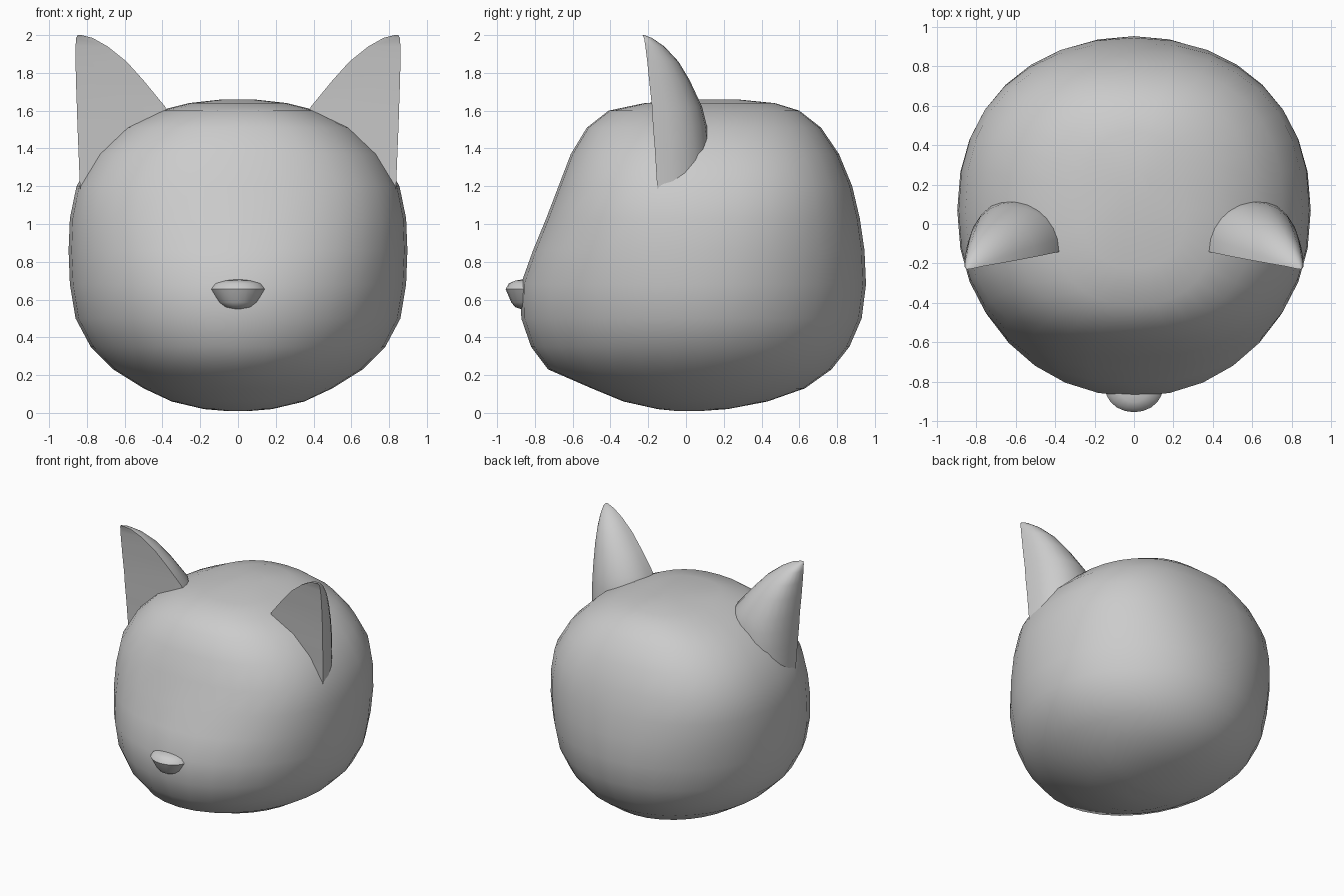
import bpy, bmesh, math

if "Cube" in bpy.data.objects:
    bpy.data.objects.remove(bpy.data.objects["Cube"])


def loft(name, rings, smooth_angle):
    """Skin a stack of closed rings, capping both ends."""
    bm = bmesh.new()
    loops = [[bm.verts.new(p) for p in ring] for ring in rings]
    for a, b in zip(loops, loops[1:]):
        n = len(a)
        for i in range(n):
            j = (i + 1) % n
            bm.faces.new((a[i], a[j], b[j], b[i]))
    bm.faces.new(loops[0][::-1])
    bm.faces.new(loops[-1])
    bmesh.ops.recalc_face_normals(bm, faces=bm.faces)
    mesh = bpy.data.meshes.new(name)
    bm.to_mesh(mesh)
    bm.free()
    ob = bpy.data.objects.new(name, mesh)
    bpy.context.collection.objects.link(ob)
    bpy.ops.object.select_all(action='DESELECT')
    ob.select_set(True)
    bpy.context.view_layer.objects.active = ob
    bpy.ops.object.shade_smooth_by_angle(angle=math.radians(smooth_angle))
    return ob


def sup(v, n):
    """Superellipse coordinate from a sine or cosine."""
    return math.copysign(abs(v) ** (2 / n), v)


# Head: height, half width, front y, back y
HEAD = [
    (0.01, 0.06, -0.05, 0.08), (0.02, 0.18, -0.15, 0.22),
    (0.06, 0.35, -0.33, 0.43), (0.13, 0.50, -0.50, 0.63),
    (0.23, 0.66, -0.73, 0.77), (0.35, 0.78, -0.82, 0.865),
    (0.50, 0.86, -0.872, 0.93), (0.68, 0.89, -0.875, 0.953),
    (0.86, 0.897, -0.81, 0.945), (1.03, 0.89, -0.74, 0.92),
    (1.20, 0.855, -0.675, 0.88), (1.37, 0.755, -0.61, 0.81),
    (1.51, 0.61, -0.525, 0.715), (1.60, 0.42, -0.41, 0.60),
    (1.64, 0.26, -0.22, 0.47), (1.66, 0.08, 0.08, 0.27),
]
rings = []
for z, w, f, b in HEAD:
    yc = 0.07 if z < 1.65 else 0.17
    n = 2.0 + 0.4 * min(1, max(0, (z - 0.6) / 0.6))   # boxier towards the top
    ring = []
    for k in range(32):
        t = math.tau * k / 32
        s = sup(math.sin(t), n)
        ring.append((w * sup(math.cos(t), n), yc + s * (b - yc if s > 0 else yc - f), z))
    rings.append(ring)
loft("head", rings, 60)

# Ears: height, inner x, outer x, front y, back y (flat front, rounded back)
EAR = [
    (1.15, 0.33, 0.835, -0.15, 0.13), (1.40, 0.345, 0.845, -0.165, 0.125),
    (1.52, 0.36, 0.85, -0.175, 0.11), (1.62, 0.385, 0.853, -0.18, 0.085),
    (1.76, 0.50, 0.858, -0.195, 0.02), (1.86, 0.59, 0.86, -0.205, -0.04),
    (1.94, 0.69, 0.86, -0.215, -0.115), (1.985, 0.77, 0.857, -0.222, -0.18),
    (2.00, 0.83, 0.848, -0.23, -0.222),
]
rings = []
for z, xi, xo, yf, yb in EAR:
    ring = []
    for k in range(13):
        t = math.pi * k / 12
        x = (xi + xo) / 2 + (xo - xi) / 2 * sup(math.cos(t), 2.15)
        base = yf + 0.08 * (xo - x)
        ring.append((x, base + (yb - base) * sup(math.sin(t), 2.15), z))
    rings.append(ring)
ears = loft("ears", rings, 40)
ears.modifiers.new("mirror", 'MIRROR')

# Nose: height, half width, front y
NOSE = [
    (0.55, 0.03, -0.875), (0.56, 0.075, -0.905), (0.585, 0.105, -0.925),
    (0.655, 0.147, -0.955), (0.685, 0.125, -0.938), (0.70, 0.075, -0.905),
    (0.706, 0.03, -0.87),
]
rings = []
for z, w, f in NOSE:
    rings.append([(w * math.cos(math.pi * k / 10),
                   -0.83 + (f + 0.83) * math.sin(math.pi * k / 10), z) for k in range(11)])
loft("nose", rings, 40)
